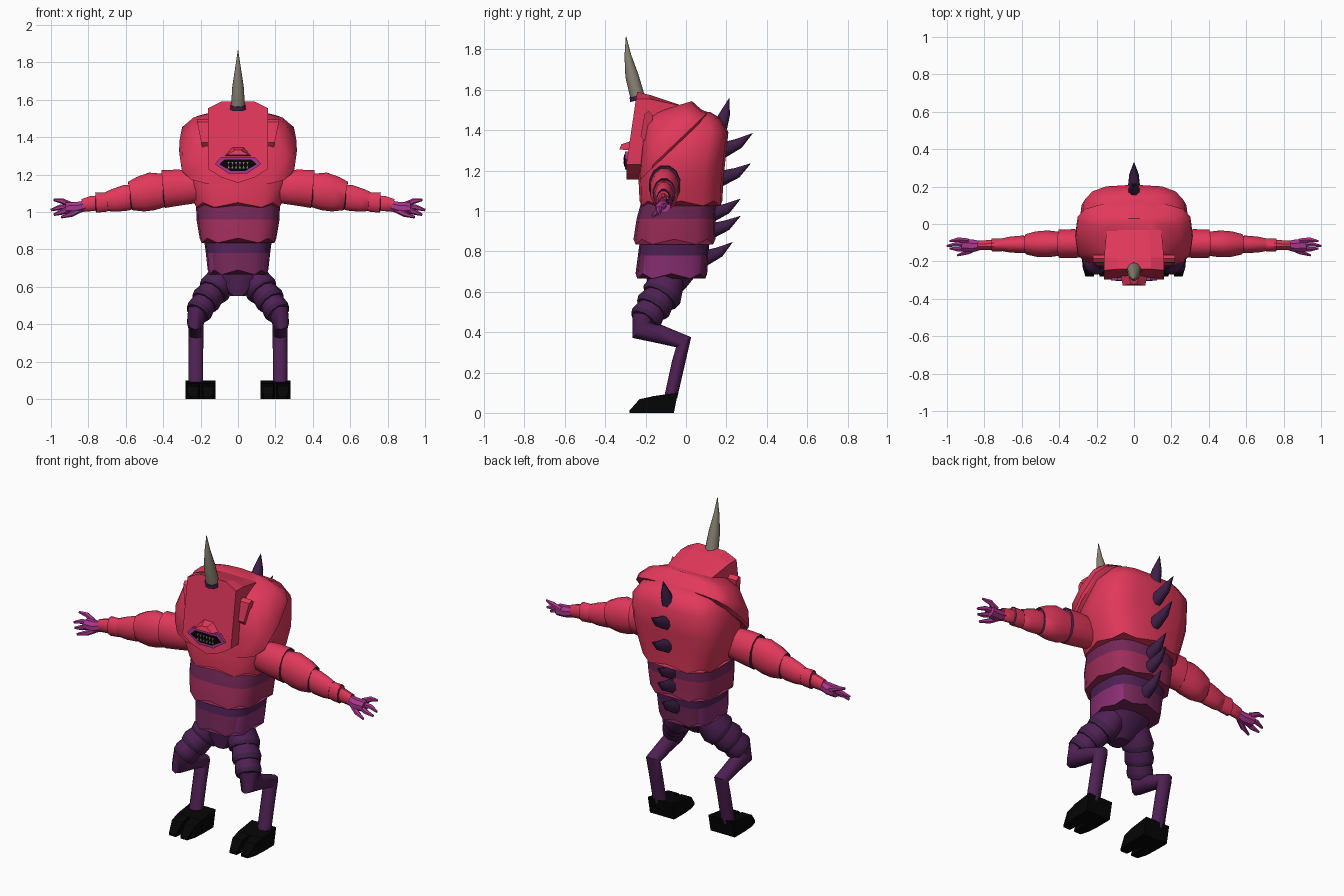
import bpy, bmesh, math
from mathutils import Vector

if "Cube" in bpy.data.objects:
    bpy.data.objects.remove(bpy.data.objects["Cube"])


def mat(name, r, g, b):
    m = bpy.data.materials.new(name)
    m.diffuse_color = (r, g, b, 1)
    m.use_nodes = True
    m.node_tree.nodes["Principled BSDF"].inputs["Base Color"].default_value = m.diffuse_color
    return m


RED = mat("rose red", 0.76, 0.04, 0.105)
CRIMSON = mat("wine", 0.34, 0.026, 0.1)
PLUM = mat("plum", 0.17, 0.02, 0.095)
PURPLE = mat("dark purple", 0.078, 0.015, 0.088)
ORCHID = mat("orchid", 0.25, 0.028, 0.17)
MAGENTA = mat("magenta", 0.40, 0.037, 0.27)
SPIKE = mat("spike violet", 0.05, 0.014, 0.065)
HORN = mat("horn grey", 0.25, 0.22, 0.17)
BLACK = mat("hoof black", 0.0015, 0.0015, 0.0015)
TOOTH = mat("tooth", 0.25, 0.23, 0.17)


def loft(name, rings, mats, rule=None, mirror=False, smooth=40, rim=0):
    """Skin a stack of equal-length rings; the last band takes material slot `rim`."""
    bm = bmesh.new()
    vs = [[bm.verts.new(p) for p in r] for r in rings]
    n = len(rings[0])
    side = []
    for a, b in zip(vs, vs[1:]):
        for i in range(n):
            side.append(bm.faces.new((a[i], a[(i + 1) % n], b[(i + 1) % n], b[i])))
    bm.faces.new(vs[0])
    bm.faces.new(vs[-1])
    bmesh.ops.recalc_face_normals(bm, faces=bm.faces)
    if rule:
        for f in bm.faces:
            f.material_index = rule(f.calc_center_median())
    for f in side[-n:]:
        if rim:
            f.material_index = rim
    me = bpy.data.meshes.new(name)
    bm.to_mesh(me)
    bm.free()
    ob = bpy.data.objects.new(name, me)
    bpy.context.collection.objects.link(ob)
    for m in mats:
        me.materials.append(m)
    if smooth:
        bpy.ops.object.select_all(action='DESELECT')
        ob.select_set(True)
        bpy.context.view_layer.objects.active = ob
        bpy.ops.object.shade_smooth_by_angle(angle=math.radians(smooth))
    if mirror:
        ob.modifiers.new("mirror", 'MIRROR')
    return ob


def spow(v, p):
    return math.copysign(abs(v) ** p, v)


def slab(z, hx, y0, y1, n=16, p=0.65, slope=0.0, jag=0.0):
    """Rounded horizontal ring; slope tilts it along y, jag makes a ragged hem."""
    out = []
    for i in range(n):
        a = 2 * math.pi * i / n
        y = (y0 + y1) / 2 + (y1 - y0) / 2 * spow(math.sin(a), p)
        out.append((hx * spow(math.cos(a), p), y, z + slope * y - jag * (i % 2)))
    return out


def tube(name, pts, mats, side=(1, 0, 0), n=8, **kw):
    """Limb through (x, y, z, side radius, other radius) stations."""
    s = Vector(side)
    c = [Vector(p[:3]) for p in pts]
    rings = []
    for i, p in enumerate(pts):
        t = (c[min(i + 1, len(c) - 1)] - c[max(i - 1, 0)]).normalized()
        v = t.cross(s).normalized()
        u = v.cross(t)
        rings.append([c[i] + u * p[3] * math.cos(2 * math.pi * (k + .5) / n)
                      + v * p[4] * math.sin(2 * math.pi * (k + .5) / n) for k in range(n)])
    return loft(name, rings, mats, **kw)


def prism(name, profile, x0, x1, mats, **kw):
    """Extrude a (y, z) outline along x."""
    return loft(name, [[(x, y, z) for y, z in profile] for x in (x0, x1)], mats, smooth=0, **kw)


# torso shell and the raised hood around the head
loft("torso", [slab(1.05, .235, -.23, .18, jag=.025), slab(1.15, .275, -.235, .185),
               slab(1.25, .295, -.21, .195), slab(1.39, .28, -.15, .21),
               slab(1.46, .23, -.1, .17), slab(1.49, .14, -.08, .12)], [RED])
loft("hood", [slab(1.37, .305, -.235, .09, slope=.95, p=.55), slab(1.385, .315, -.235, .11, slope=.95, p=.55),
              slab(1.44, .312, -.225, .08, slope=.75, p=.55), slab(1.505, .25, -.21, .05, slope=.4, p=.55),
              slab(1.535, .15, -.19, .03, slope=.3)], [RED])

# waist segments: dark top, brighter hem
loft("upper_waist", [slab(.86, .205, -.26, .145, jag=.025), slab(.96, .222, -.245, .145),
                     slab(1.07, .225, -.215, .15)], [CRIMSON, PLUM],
     rule=lambda c: int(c.z > .96))
loft("lower_waist", [slab(.69, .162, -.25, .105, jag=.025), slab(.78, .172, -.238, .11),
                     slab(.88, .185, -.225, .12)], [PLUM, PURPLE, ORCHID],
     rule=lambda c: 1 if c.z > .78 else 2 if abs(c.x) > .145 else 0)
loft("pelvis", [slab(.55, .04, -.18, -.07, 12), slab(.62, .11, -.19, .0, 12),
                slab(.72, .14, -.2, .08, 12)], [PURPLE])

# head: front outline swept backwards
outline = [(.09, 1.59), (.16, 1.555), (.16, 1.23), (.09, 1.185), (0, 1.155),
           (-.09, 1.185), (-.16, 1.23), (-.16, 1.555), (-.09, 1.59)]


def face_y(z):
    return -.247 - (1.56 - max(z, 1.29)) * .18


loft("head", [[(x, face_y(z), z) for x, z in outline],
              [(x, -.18, min(z, 1.575)) for x, z in outline],
              [(x * .9, .0, min(z, 1.51) + .005) for x, z in outline]], [RED], smooth=0)
ear = [(-.225, 1.37), (-.205, 1.48), (-.185, 1.495), (-.165, 1.475), (-.175, 1.36), (-.2, 1.34)]
loft("ear", [[(.15, y, z) for y, z in ear],
             [(.19 + (z - 1.34) * .2, y, z) for y, z in ear]], [RED], smooth=0, mirror=True)
loft("nose", [[(-.07, -.28, 1.30), (.07, -.28, 1.30), (.03, -.275, 1.345), (-.03, -.275, 1.345)],
              [(-.06, -.33, 1.305), (.06, -.33, 1.305), (.015, -.32, 1.33), (-.015, -.32, 1.33)]],
     [RED], smooth=0)


# mouth: lip ring, dark opening, rows of teeth
def lips(name, y, hx, hz, m):
    pts = [(-1, .15), (-.72, 1), (.72, 1), (1, .15), (.4, -1), (-.4, -1)]
    loft(name, [[(x * hx, yy, 1.25 + z * hz) for x, z in pts] for yy in (-.285, y)], [m], smooth=0)


lips("lips", -.303, .124, .045, MAGENTA)
lips("mouth_opening", -.306, .1, .03, BLACK)
for i in range(6):
    x = -.05 + .02 * i
    for z, d in ((1.268, -.016), (1.233, .016)):
        loft("tooth", [[(x - .006, y, z), (x + .006, y, z), (x, y, z + d)] for y in (-.303, -.31)],
             [TOOTH], smooth=0)

# forehead horn with a dark collar
tube("horn_collar", [(0, -.236, 1.55, .044, .042), (0, -.242, 1.572, .042, .039)], [SPIKE], n=10)
tube("horn", [(0, -.24, 1.565, .039, .036), (0, -.268, 1.67, .032, .033),
              (0, -.288, 1.77, .016, .017), (0, -.297, 1.865, .001, .001)], [HORN], n=10)

# back spikes: base and tip in (y, z)
for y0, z0, y1, z1 in ((.165, 1.41, .215, 1.56), (.18, 1.3, .33, 1.385), (.17, 1.16, .32, 1.235),
                       (.12, .98, .27, 1.06), (.12, .90, .27, .975), (.09, .765, .23, .845)):
    my, mz = y0 * .45 + y1 * .55, z0 * .45 + z1 * .55 - .012
    tube("back_spike", [(0, y0, z0, .037, .042), (0, my, mz, .027, .028),
                        (0, y1, z1, .001, .001)], [SPIKE], smooth=65)

# arms: stepped plates with thin dark rims, each (x, z, y radius, z radius)
plates = [("shoulder", [(.22, 1.135, .065, .09), (.32, 1.13, .08, .1), (.40, 1.122, .078, .105)]),
          ("upper_arm", [(.36, 1.12, .06, .085), (.46, 1.11, .074, .105), (.52, 1.095, .07, .098),
                         (.575, 1.085, .056, .08)]),
          ("elbow", [(.53, 1.09, .045, .06), (.60, 1.075, .048, .072), (.66, 1.062, .044, .064),
                     (.70, 1.056, .036, .054)]),
          ("forearm", [(.66, 1.06, .03, .042), (.71, 1.053, .036, .054), (.76, 1.05, .036, .056)]),
          ("wrist", [(.73, 1.05, .026, .04), (.78, 1.045, .027, .042), (.83, 1.035, .026, .036)])]
for name, st in plates:
    x, z, ry, rz = st[-1]
    tube(name, [(x, -.105 - .02 * max(0, x - .4), z, ry, rz)
                for x, z, ry, rz in st + [(x + .002, z, ry * .86, rz * .86)]], [RED, SPIKE],
         side=(0, 1, 0), n=12, mirror=True, rim=1 if name != "wrist" else 0)

# hands
tube("palm", [(.80, -.113, 1.037, .02, .028), (.86, -.117, 1.022, .036, .034),
              (.92, -.113, 1.02, .038, .032)], [MAGENTA], side=(0, 1, 0), mirror=True)
for a, b, c in (((.89, -.09, 1.035), (.94, -.084, 1.058), (.985, -.092, 1.065)),
                ((.89, -.11, 1.025), (.95, -.108, 1.025), (1.0, -.118, 1.01)),
                ((.89, -.13, 1.02), (.94, -.135, 1.0), (.985, -.13, .985)),
                ((.84, -.125, 1.015), (.89, -.15, .988), (.945, -.168, .972))):
    tube("finger", [(*a, .015, .017), (*b, .014, .015), (*c, .006, .007)], [MAGENTA],
         side=(0, 1, 0), n=6, mirror=True)

# thigh plates stacked towards the knee, with dark hems
thigh = [(.075, -.085, .66, .095), (.125, -.12, .585, .088), (.17, -.16, .53, .08), (.205, -.195, .475, .072)]
for i, (a, b) in enumerate(zip(thigh, thigh[1:])):
    tube("thigh_plate_%d" % (i + 1),
         [(*a[:3], a[3] * .78, a[3] * .85), (b[0], b[1], b[2], b[3], b[3] * 1.15),
          (b[0] + .012, b[1] - .012, b[2] - .018, b[3] * .92, b[3] * 1.05)],
         [PURPLE, SPIKE], n=10, mirror=True, rim=1)

# hocked lower leg: knee, hock and shin
tube("lower_leg", [(.215, -.205, .48, .055, .06), (.228, -.22, .41, .046, .06),
                   (.225, -.13, .39, .042, .046), (.225, -.012, .35, .042, .045),
                   (.225, -.037, .25, .041, .033), (.225, -.075, .08, .041, .032)],
     [PURPLE], mirror=True, smooth=50, n=10)

# cloven hooves with tapered toes
prism("hoof_heel", [(-.17, 0), (-.17, .082), (-.04, .1), (-.06, 0)], .12, .28, [BLACK], mirror=True)
for x0, x1, t0, t1 in ((.12, .195, .14, .185), (.205, .28, .215, .26)):
    loft("hoof_toe", [[(a, y, 0), (b, y, 0), (b, y, z), (a, y, z)] for a, b, y, z in
                      ((x0, x1, -.16, .083), (x0 + .005, x1 - .005, -.23, .068), (t0, t1, -.28, .012))],
         [BLACK], smooth=0, mirror=True)
